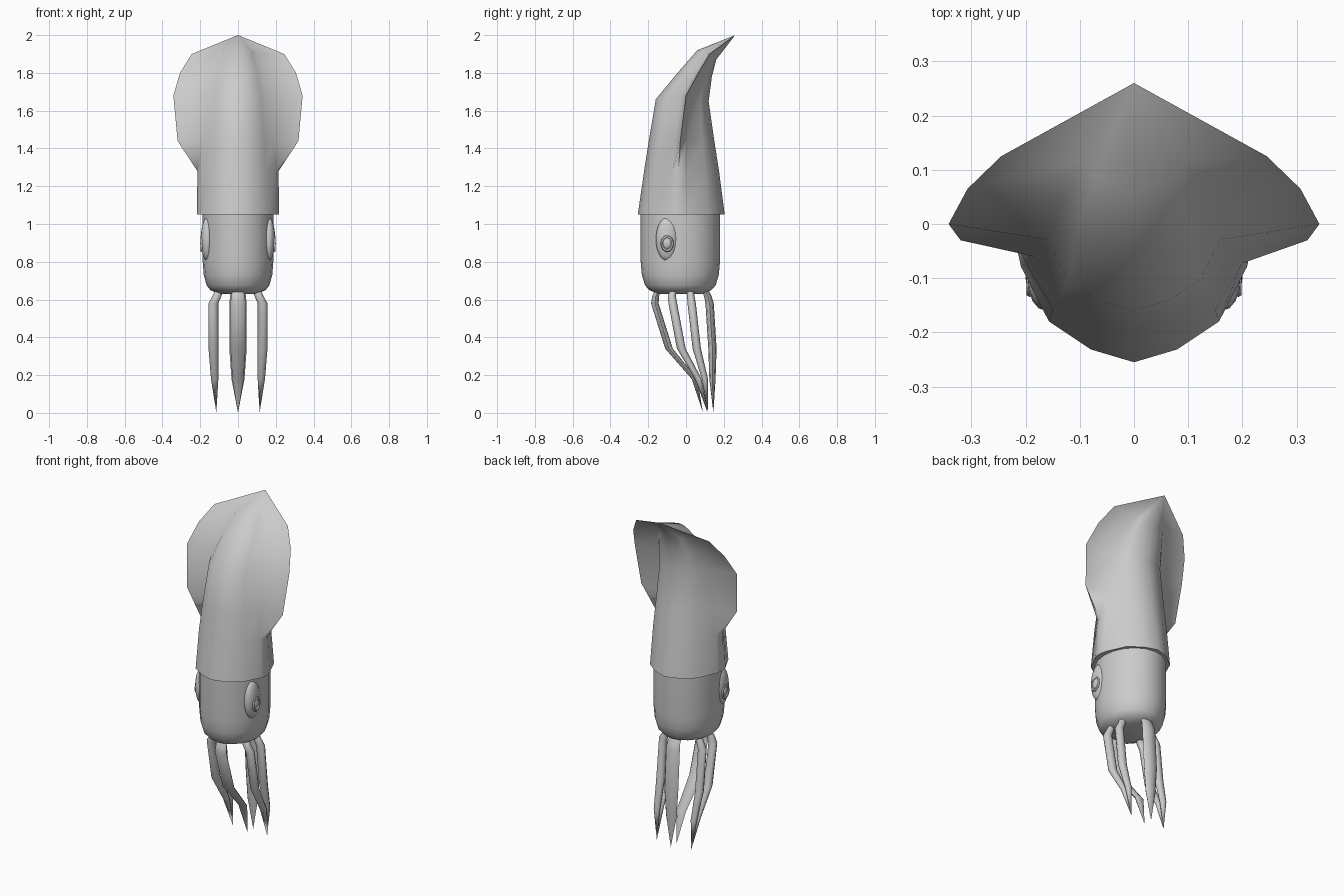
import bpy, bmesh, math
from mathutils import Vector

if "Cube" in bpy.data.objects:
    bpy.data.objects.remove(bpy.data.objects["Cube"])


def finish(name, bm, angle=50):
    bmesh.ops.recalc_face_normals(bm, faces=bm.faces)
    me = bpy.data.meshes.new(name)
    bm.to_mesh(me)
    bm.free()
    ob = bpy.data.objects.new(name, me)
    bpy.context.collection.objects.link(ob)
    bpy.ops.object.select_all(action='DESELECT')
    ob.select_set(True)
    bpy.context.view_layer.objects.active = ob
    bpy.ops.object.shade_smooth_by_angle(angle=math.radians(angle))
    return ob


def loft(name, rings, tip=None, angle=50):
    """Skin a stack of rings; close the start, end in a cap or a point."""
    bm = bmesh.new()
    rows = [[bm.verts.new(p) for p in r] for r in rings]
    n = len(rows[0])
    for a, b in zip(rows, rows[1:]):
        for i in range(n):
            j = (i + 1) % n
            bm.faces.new((a[i], a[j], b[j], b[i]))
    bm.faces.new(rows[0][::-1])
    if tip is None:
        bm.faces.new(rows[-1])
    else:
        t = bm.verts.new(tip)
        for i in range(n):
            bm.faces.new((rows[-1][i], rows[-1][(i + 1) % n], t))
    return finish(name, bm, angle)


def oval(cx, cy, z, rx, ry, n):
    return [(cx + rx * math.sin(2 * math.pi * i / n),
             cy - ry * math.cos(2 * math.pi * i / n), z) for i in range(n)]


# Mantle with side fins: (front y, z), (back y, z), body half width, fin edge
mantle_rows = [
    ((-.255, 1.05), (.205, 1.05), .215, (.217, -.04, 1.05)),
    ((-.222, 1.28), (.175, 1.28), .205, (.215, -.04, 1.28)),
    ((-.197, 1.44), (.15, 1.44), .19, (.32, -.03, 1.44)),
    ((-.16, 1.66), (.12, 1.65), .165, (.342, 0, 1.68)),
    ((-.045, 1.80), (.137, 1.78), .14, (.307, .065, 1.80)),
    ((.06, 1.92), (.16, 1.87), .10, (.245, .125, 1.90)),
]
steps = [(.37, .89), (.73, .65), (.97, .18)]


def mantle_ring(front, back, w, edge):
    ex, ey, ez = edge

    def pts(end):
        return [(w * u, ey + (end[0] - ey) * t, ez + (end[1] - ez) * t) for u, t in steps]
    right = pts(front) + [edge] + pts(back)[::-1]
    left = [(-x, y, z) for x, y, z in reversed(right)]
    return [(0, *front)] + right + [(0, *back)] + left


loft("mantle", [mantle_ring(*r) for r in mantle_rows], (0, .26, 2), 60)

# Head
head_profile = [(.63, .55), (.65, .78), (.675, .89), (.73, .97), (.8, 1), (1.08, 1)]
loft("head", [oval(0, -.03, z, .187 * s, .21 * s, 20) for z, s in head_profile])

# Eyes: raised brow, rim and eyeball on each side
for side, label in ((1, "right"), (-1, "left")):
    def ball(name, loc, scale):
        bm = bmesh.new()
        bmesh.ops.create_uvsphere(bm, u_segments=16, v_segments=10, radius=1)
        for v in bm.verts:
            v.co = Vector([c * s + o for c, s, o in zip(v.co, scale, loc)])
        finish(name, bm)
    ball(label + "_eye_mound", (side * .163, -.1, .92), (.034, .06, .115))
    ball(label + "_eyeball", (side * .186, -.1, .897), (.014, .023, .03))
    bpy.ops.mesh.primitive_torus_add(major_segments=16, minor_segments=6,
                                     major_radius=.028, minor_radius=.007,
                                     location=(side * .192, -.1, .897),
                                     rotation=(0, math.pi / 2, 0))
    rim = bpy.context.object
    rim.name = label + "_eye_rim"
    rim.scale = (1.3, 1, 1)
    bpy.ops.object.shade_smooth_by_angle(angle=math.radians(60))

# Arms: y at each height, x offset, radii
heights = (.67, .62, .58, .34, .18)
thick = (.8, .9, 1, 1, .75)
arms = [
    ("front_arm", 0, (-.14, -.16, -.165, -.09, .045), .09, .04, .02),
    ("side_front_arm", .13, (-.06, -.075, -.07, -.025, .065), .115, .026, .023),
    ("side_back_arm", .13, (.02, .025, .03, .057, .10), .115, .026, .022),
    ("back_arm", 0, (.09, .115, .125, .14, .14), .145, .046, .022),
]
x_factor = (.7, .85, 1, 1, .95)
for name, x, ys, tip_y, rx, ry in arms:
    for side in ((1, -1) if x else (1,)):
        rings = [oval(side * x * f, y, z, rx * t, ry * t, 8)
                 for f, y, z, t in zip(x_factor, ys, heights, thick)]
        label = name if not x else name + ("_right" if side > 0 else "_left")
        loft(label, rings, (side * x * .88, tip_y, 0), 60)
